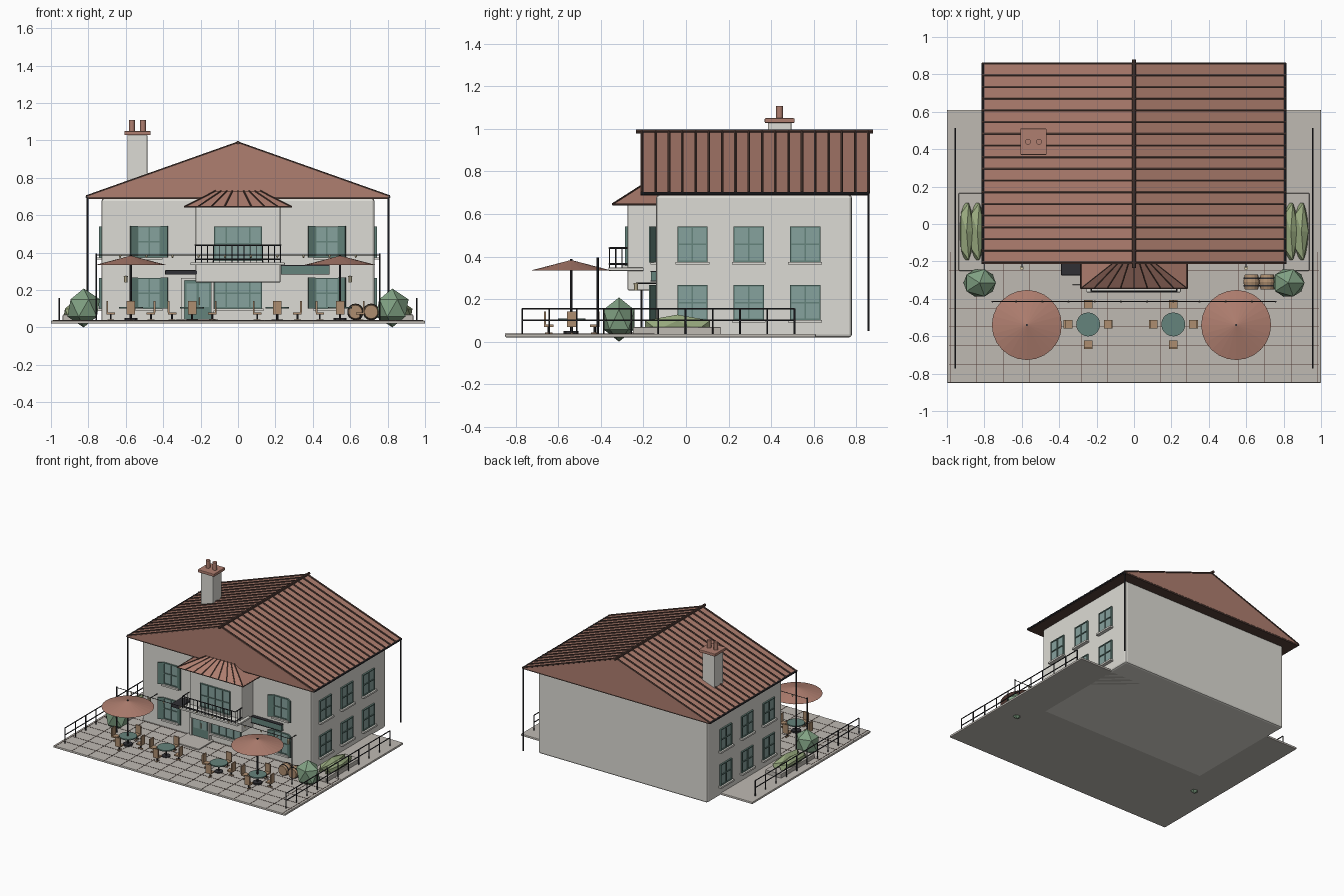
import bpy, bmesh, math
from mathutils import Vector, Matrix

if "Cube" in bpy.data.objects:
    bpy.data.objects.remove(bpy.data.objects["Cube"])


def mat(name, r, g, b):
    m = bpy.data.materials.new(name)
    m.diffuse_color = (r, g, b, 1)
    m.use_nodes = True
    m.node_tree.nodes["Principled BSDF"].inputs["Base Color"].default_value = m.diffuse_color
    return m


PLASTER = mat("plaster", .72, .71, .66)
STONE = mat("stone", .52, .49, .45)
TILE = mat("roof_tile", .43, .21, .16)
BROWN = mat("dark_brown", .09, .05, .04)
IRON = mat("iron", .03, .03, .035)
GLASS = mat("glass", .24, .36, .34)
TEAL = mat("shutter_teal", .13, .23, .20)
WOOD = mat("wood", .42, .27, .16)
LEAF = mat("leaf", .22, .36, .23)
HEDGE = mat("hedge_leaf", .33, .42, .22)
LAMP = mat("lamp_glow", .8, .7, .45)


def finish(name, bm, m, bevel=0, smooth=False):
    bmesh.ops.recalc_face_normals(bm, faces=bm.faces)
    me = bpy.data.meshes.new(name)
    bm.to_mesh(me)
    bm.free()
    ob = bpy.data.objects.new(name, me)
    bpy.context.collection.objects.link(ob)
    me.materials.append(m)
    if bevel:
        b = ob.modifiers.new("bevel", "BEVEL")
        b.width, b.segments = bevel, 2
    if smooth:
        for p in me.polygons:
            p.use_smooth = len(p.vertices) == 4
    return ob


def boxes(name, m, items, bevel=0):
    """Each item: x0, x1, y0, y1, z0, z1 in any order per axis."""
    bm = bmesh.new()
    for a, b, c, d, e, f in items:
        mx = Matrix.Translation(((a + b) / 2, (c + d) / 2, (e + f) / 2)) @ \
            Matrix.Diagonal((abs(b - a), abs(d - c), abs(f - e), 1))
        bmesh.ops.create_cube(bm, size=1, matrix=mx)
    return finish(name, bm, m, bevel)


def rods(name, m, items, sides=8, smooth=False):
    """Each item: start, end, start radius, optional end radius."""
    bm = bmesh.new()
    for p, q, r, *r2 in items:
        p, q = Vector(p), Vector(q)
        mx = Matrix.Translation((p + q) / 2) @ (q - p).to_track_quat('Z', 'Y').to_matrix().to_4x4()
        bmesh.ops.create_cone(bm, cap_ends=True, segments=sides, radius1=r,
                              radius2=r2[0] if r2 else r, depth=(q - p).length, matrix=mx)
    return finish(name, bm, m, smooth=smooth)


def blobs(name, m, items, sub=1):
    bm = bmesh.new()
    for c, s in items:
        bmesh.ops.create_icosphere(bm, subdivisions=sub, radius=1,
                                   matrix=Matrix.Translation(c) @ Matrix.Diagonal((*s, 1)))
    return finish(name, bm, m)


def hull(name, m, pts):
    bm = bmesh.new()
    for p in pts:
        bm.verts.new(p)
    bmesh.ops.convex_hull(bm, input=bm.verts)
    return finish(name, bm, m)


# terrace with paving joints
boxes("terrace_slab", STONE, [(-1, 1, -.85, .61, .02, .037)], .005)
joints = [(i * .14 - .001, i * .14 + .001, -.85, -.15, .036, .0385) for i in range(-7, 8)]
joints += [(-.99, .99, y - .001, y + .001, .036, .0385) for y in [-.75 + .1 * i for i in range(7)]]
boxes("paving_joints", BROWN, joints)

# building body and projecting bay
boxes("house_walls", PLASTER, [(-.73, .73, -.14, .78, .02, .69)], .014)
boxes("bay_walls", PLASTER, [(-.228, .228, -.275, -.12, .24, .645)], .008)

# main gabled roof with standing ribs, ridge, gutters
hull("main_roof", TILE, [(x, y, z) for y in (-.215, .86) for x, z in ((-.81, .698), (.81, .698), (0, .985))])
boxes("roof_soffit", BROWN, [(-.805, .805, -.213, .858, .688, .699)])
ribs = [((s * .81, y, .70), (0, y, .987), .007)
        for s in (-1, 1) for y in [-.205 + .0625 * i for i in range(18)]]
rods("roof_ribs", BROWN, ribs, 6)
rods("roof_ridge", BROWN, [((0, -.235, .988), (0, .88, .988), .01)])
rods("gutters", IRON, [((s * .808, -.215, .697), (s * .808, .86, .697), .007) for s in (-1, 1)])
rods("downpipes", IRON, [((.805, .857, .05), (.805, .857, .7), .005),
                         ((-.805, -.21, .05), (-.805, -.21, .7), .005)])

# bay roof
hull("bay_roof", TILE, [(x, y, .645) for x in (-.285, .285) for y in (-.345, -.12)] +
     [(x, y, .728) for x in (-.12, .12) for y in (-.215, -.12)])
rods("bay_roof_ribs", BROWN, [((.285 * t, -.345, .647), (.12 * t, -.215, .73), .004)
                              for t in [i / 4 - 1 for i in range(9)]] +
     [((s * .285, -.345, .645), (s * .285, -.14, .645), .004) for s in (-1, 1)] +
     [((-.285, -.345, .645), (.285, -.345, .645), .004)], 6)

# chimney
boxes("chimney_stack", PLASTER, [(-.592, -.485, .385, .495, .72, 1.03)], .004)
boxes("chimney_cap", TILE, [(-.608, -.467, .37, .51, 1.028, 1.05)], .004)
rods("chimney_pots", TILE, [((x, .44, 1.05), (x, .44, 1.108), .016) for x in (-.567, -.508)], 12, True)

# windows: u along the wall, d outwards from the wall
glass, frames, sills = [], [], []


def window(place, u, w, z0, z1, cols=2):
    h = w / 2
    f = .007
    glass.append(place(u - h, u + h, -.005, .006, z0, z1))
    for c in range(cols + 1):
        x = u - h + w * c / cols
        frames.append(place(x - f / 2, x + f / 2, 0, .012, z0, z1))
    for z in (z0, z0 + (z1 - z0) * .5, z1):
        frames.append(place(u - h - f / 2, u + h + f / 2, 0, .012, z - f / 2, z + f / 2))
    sills.append(place(u - h - .012, u + h + .012, 0, .026, z0 - .016, z0 - .003))


def front(y0):
    return lambda a, b, d, e, z0, z1: (a, b, y0 - d, y0 - e, z0, z1)


def side(s):
    return lambda a, b, d, e, z0, z1: (s * (.73 + d), s * (.73 + e), a, b, z0, z1)


floors = ((.105, .262), (.378, .537))
shutters = bmesh.new()
for z0, z1 in floors:
    for s in (-1, 1):
        for y in (.03, .295, .56):
            window(side(s), y, .135, z0, z1)
        window(front(-.14), s * .475, .12, z0, z1)
        for t in (-1, 1):
            mx = Matrix.Translation((s * .475 + t * .062, -.148, (z0 + z1) / 2)) @ \
                Matrix.Rotation(-t * .55, 4, 'Z') @ Matrix.Translation((t * .022, 0, 0)) @ \
                Matrix.Diagonal((.044, .009, z1 - z0 + .01, 1))
            bmesh.ops.create_cube(shutters, size=1, matrix=mx)
window(front(-.14), 0, .25, .105, .262, 4)
window(front(-.275), 0, .25, .36, .537, 4)
boxes("window_glass", GLASS, glass)
boxes("window_frames", TEAL, frames)
boxes("window_sills", PLASTER, sills)
finish("shutters", shutters, TEAL)

# entrance: door, surround, step, canopy, blank sign board
boxes("door_surround", PLASTER, [(-.305, -.285, -.165, -.14, .037, .262), (-.145, -.13, -.165, -.14, .037, .262),
                                 (-.305, -.13, -.165, -.14, .25, .265)])
boxes("door", TEAL, [(-.285, -.145, -.155, -.14, .037, .25)])
boxes("door_panes", GLASS, [(-.275, -.222, -.158, -.15, .11, .235), (-.208, -.155, -.158, -.15, .11, .235)])
rods("door_handle", LAMP, [((-.205, -.165, .12), (-.205, -.165, .16), .003)])
boxes("door_step", STONE, [(-.33, -.11, -.325, -.14, .03, .046)], .003)
boxes("entrance_canopy", IRON, [(-.39, -.035, -.275, -.14, .282, .306)], .004)
boxes("sign_board", TEAL, [(.23, .49, -.165, -.14, .283, .332)], .004)
boxes("sign_edge", IRON, [(.23, .49, -.168, -.14, z, z + .005) for z in (.282, .328)])

# balcony with railing
boxes("balcony_slab", PLASTER, [(-.255, .25, -.365, -.2, .333, .348)], .003)
rail = []
for z in (.365, .44):
    rail += [((-.228, -.36, z), (.228, -.36, z), .004)]
    rail += [((s * .228, -.36, z), (s * .228, -.275, z), .004) for s in (-1, 1)]
rail += [((-.228 + .0326 * i, -.36, .345), (-.228 + .0326 * i, -.36, .44), .0025) for i in range(15)]
rail += [((s * .228, y, .345), (s * .228, y, .44), .0025) for s in (-1, 1) for y in (-.33, -.3)]
rods("balcony_railing", IRON, rail, 6)

# wall lanterns
rods("lantern_arms", IRON, [((s * .6, -.14, .275), (s * .6, -.235, .275), .003) for s in (-1, 1)], 6)
rods("lanterns", LAMP, [((s * .6, -.235, .24), (s * .6, -.235, .275), .008, .011) for s in (-1, 1)], 8)

# side fences
fence = []
for x in (-.955, .955):
    fence += [((x, -.77, z), (x, .51, z), .004) for z in (.1, .155)]
    fence += [((x, -.77 + .128 * i, .035), (x, -.77 + .128 * i, .155), .004) for i in range(11)]
rods("side_fences", IRON, fence, 6)

# string lights on two poles
rods("light_poles", IRON, [((s * .757, -.415, .035), (s * .757, -.415, .395), .005) for s in (-1, 1)] +
     [((-.757, -.415, .388), (.757, -.415, .388), .0025)], 6)
blobs("light_bulbs", LAMP, [((-.63 + .14 * i, -.415, .38), (.007, .007, .009)) for i in range(10)])

# parasols
spots = (-.573, .546)
rods("parasol_canopies", TILE, [((x, -.54, .335), (x, -.54, .383), .187, .003) for x in spots], 24)
rods("parasol_poles", IRON, [((x, -.54, .035), (x, -.54, .388), .006) for x in spots] +
     [((x, -.54, .035), (x, -.54, .05), .035) for x in spots])

# tables and chairs
tops, legs, seats, chair_legs = [], [], [], []
for cx in (-.573, -.245, .21, .546):
    cy = -.537
    tops.append(((cx, cy, .1), (cx, cy, .109), .064))
    legs += [((cx, cy, .037), (cx, cy, .1), .006), ((cx, cy, .036), (cx, cy, .043), .032)]
    for dx, dy in ((1, 0), (-1, 0), (0, 1), (0, -1)):
        def cbox(r0, r1, t, z0, z1):
            return (cx + dx * r0 - dy * t, cx + dx * r1 + dy * t,
                    cy + dy * r0 - dx * t, cy + dy * r1 + dx * t, z0, z1)
        seats += [cbox(.085, .13, .023, .07, .08), cbox(.122, .131, .023, .08, .142)]
        px, py = cx + dx * .108, cy + dy * .108
        chair_legs += [((px, py, .037), (px, py, .07), .005)]
        seats.append(cbox(.09, .126, .005, .037, .043))
rods("table_tops", TEAL, tops, 20)
rods("table_pedestals", IRON, legs, 10)
boxes("chair_seats", WOOD, seats)
rods("chair_legs", IRON, chair_legs, 6)

# barrels lying on their sides
barrels, hoops = [], []
for x in (.628, .712):
    barrels += [((x, -.35, .083), (x, -.31, .083), .036, .045), ((x, -.31, .083), (x, -.27, .083), .045, .036)]
    hoops += [((x, y - .003, .083), (x, y + .003, .083), .043) for y in (-.33, -.29)]
rods("barrels", WOOD, barrels, 14)
rods("barrel_hoops", IRON, hoops, 14)

# corner shrubs, planters and hedges
blobs("corner_shrubs", LEAF, [((s * .825, -.315, .104), (.097, .085, .104)) for s in (-1, 1)])
boxes("planters", STONE, [(s * .8, s * .937, -.25, .165, .03, .068) for s in (-1, 1)], .003)
blobs("hedges", HEDGE, [((s * x, -.04, .077), (.042, .18, .05)) for s in (-1, 1) for x in (.838, .895)])
